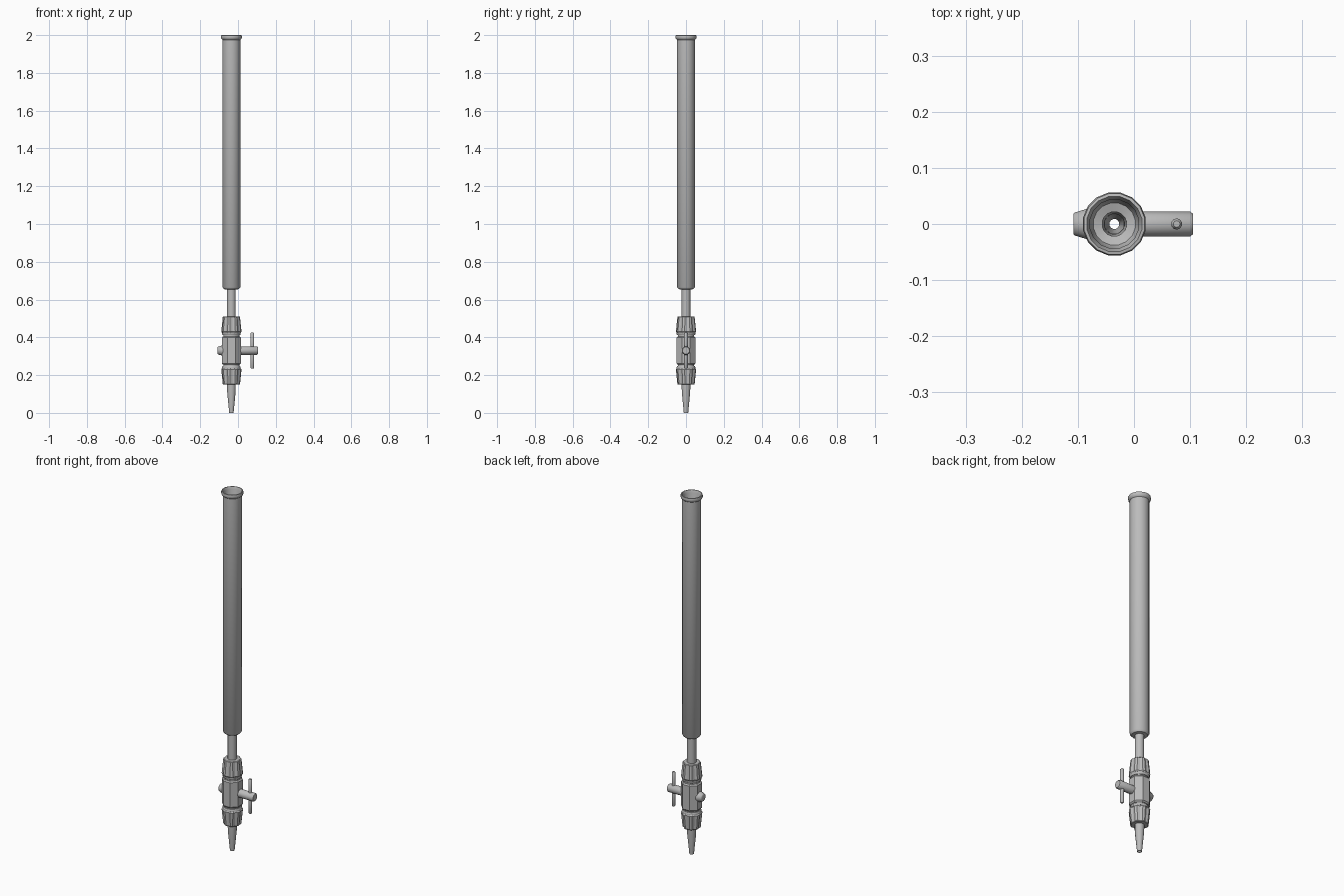
import bpy, bmesh, math
from mathutils import Matrix, Vector

if "Cube" in bpy.data.objects:
    bpy.data.objects.remove(bpy.data.objects["Cube"], do_unlink=True)

AXIS_X = -0.035
VALVE_Z = 0.33

grey = bpy.data.materials.new("light grey")
grey.use_nodes = True
grey.diffuse_color = (0.5, 0.5, 0.5, 1)
grey.node_tree.nodes["Principled BSDF"].inputs["Base Color"].default_value = (0.5, 0.5, 0.5, 1)


def finish(name, bm, angle):
    bmesh.ops.recalc_face_normals(bm, faces=bm.faces)
    mesh = bpy.data.meshes.new(name)
    bm.to_mesh(mesh)
    bm.free()
    mesh.materials.append(grey)
    obj = bpy.data.objects.new(name, mesh)
    bpy.context.collection.objects.link(obj)
    bpy.ops.object.select_all(action="DESELECT")
    obj.select_set(True)
    bpy.context.view_layer.objects.active = obj
    bpy.ops.object.shade_smooth_by_angle(angle=math.radians(angle))
    return obj


def lathe(name, profile, sides=12, matrix=None, closed=False, angle=40, flute=0):
    """Spin (radius, height) points; closed loops make hollow parts, open ones get capped.
    A flute depth sinks every third column to form grip grooves."""
    bm = bmesh.new()
    rings = []
    for r, h in profile:
        ring = []
        for i in range(sides):
            a = math.tau * (i + 0.5) / sides
            rad = r - (flute if i % 3 == 0 else 0)
            ring.append(bm.verts.new((rad * math.cos(a), rad * math.sin(a), h)))
        rings.append(ring)
    pairs = list(zip(rings, rings[1:]))
    if closed:
        pairs.append((rings[-1], rings[0]))
    for a, b in pairs:
        for i in range(sides):
            j = (i + 1) % sides
            bm.faces.new((a[i], a[j], b[j], b[i]))
    if not closed:
        bm.faces.new(rings[0])
        bm.faces.new(rings[-1])
    bm.transform(matrix or Matrix.Translation((AXIS_X, 0, 0)))
    return finish(name, bm, angle)


# Hollow measuring tube with flared rim and narrow outlet
lathe("measuring_tube", [
    (0.048, 1.975), (0.055, 1.981), (0.057, 1.99), (0.055, 1.999), (0.050, 2.0),
    (0.044, 1.985), (0.043, 0.68), (0.038, 0.667), (0.022, 0.662),
    (0.018, 0.50), (0.023, 0.50), (0.023, 0.653), (0.040, 0.655), (0.048, 0.665)],
    sides=16, closed=True)

# Hollow tapered dispensing tip
lathe("dispensing_tip", [
    (0.012, 0), (0.014, 0.02), (0.023, 0.11), (0.024, 0.16),
    (0.018, 0.16), (0.018, 0.11), (0.009, 0.02), (0.009, 0)],
    closed=True)

# Valve body: chamfered block with a bore
lathe("valve_body", [
    (0.048, 0.255), (0.054, 0.262), (0.054, 0.398), (0.048, 0.405),
    (0.018, 0.405), (0.018, 0.255)], sides=8, closed=True, angle=25)

# Threaded necks and fluted grip nuts, mirrored about the valve
for name, side in (("upper", 1), ("lower", -1)):
    def mirrored(points):
        return [(r, VALVE_Z + side * h) for r, h in points]
    lathe(name + "_neck", mirrored([
        (0.044, 0.07), (0.044, 0.10), (0.018, 0.10), (0.018, 0.07)]),
        closed=True)
    lathe(name + "_collar", mirrored([
        (0.047, 0.082), (0.050, 0.086), (0.050, 0.094), (0.018, 0.094), (0.018, 0.082)]),
        sides=16, closed=True)
    lathe(name + "_grip_nut", mirrored([
        (0.050, 0.094), (0.054, 0.100), (0.046, 0.178), (0.043, 0.181),
        (0.024, 0.181), (0.024, 0.094)]),
        sides=24, closed=True, angle=25, flute=0.005)

# Stopcock stem along x, with the retaining knob on the other end
along_x = Matrix.Translation((0, 0, VALVE_Z)) @ Matrix.Rotation(math.pi / 2, 4, "Y")
lathe("stopcock_stem", [
    (0.023, 0.005), (0.023, 0.100), (0.019, 0.105)], matrix=along_x)
lathe("retaining_knob", [
    (0.018, -0.108), (0.021, -0.106), (0.028, -0.084), (0.028, -0.070)], matrix=along_x)

# Cross handle
lathe("cross_handle", [
    (0.006, -0.096), (0.010, -0.091), (0.010, -0.03), (0.008, 0),
    (0.010, 0.03), (0.010, 0.091), (0.006, 0.096)],
    sides=10, matrix=Matrix.Translation(Vector((0.076, 0, VALVE_Z))))
